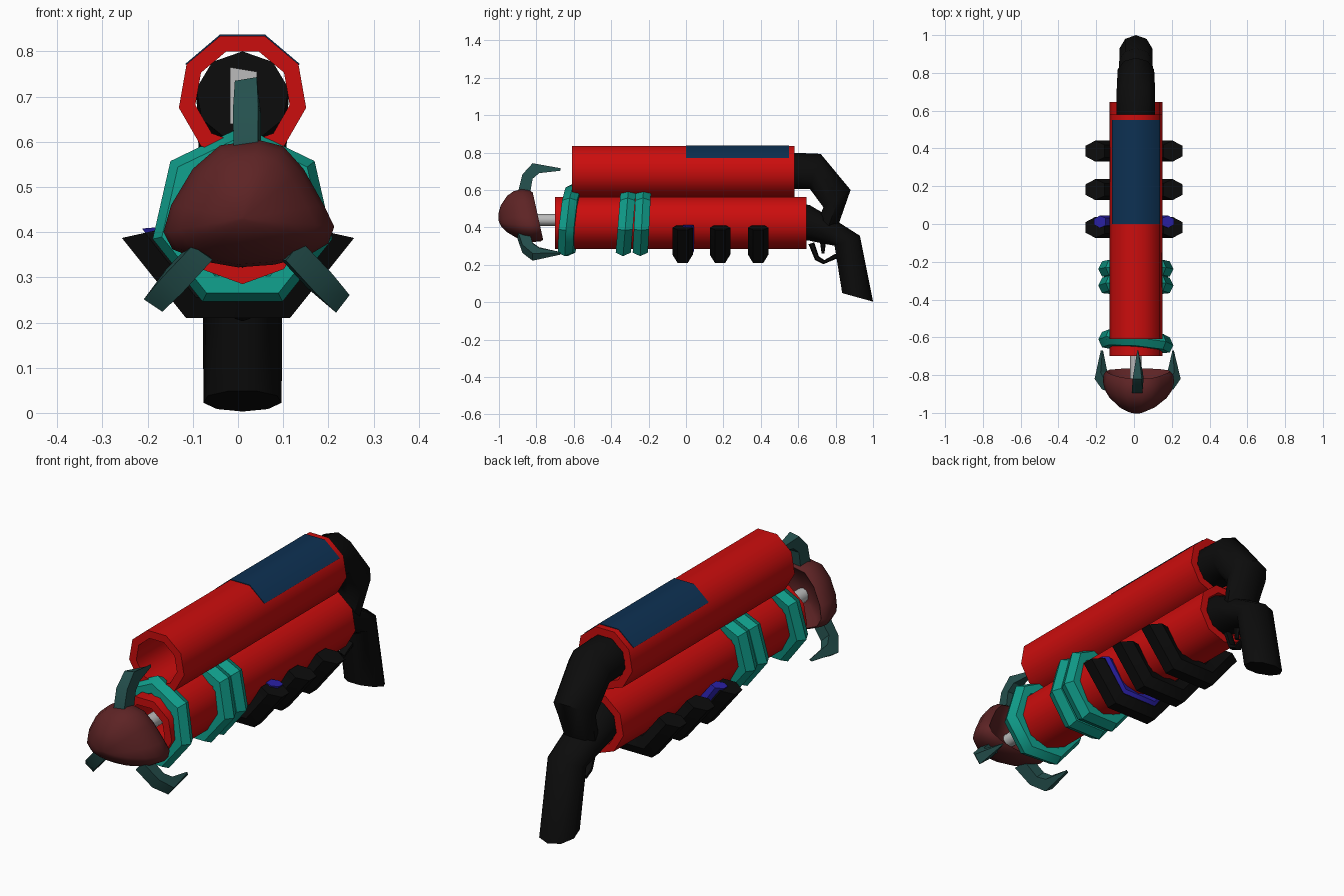
import bpy, bmesh, math
from mathutils import Vector

if "Cube" in bpy.data.objects:
    bpy.data.objects.remove(bpy.data.objects["Cube"])

CX = 0.01          # shared centre line
ZU, ZL = 0.70, 0.428   # heights of the two tubes


def material(name, rgb):
    m = bpy.data.materials.new(name)
    m.diffuse_color = (*rgb, 1)
    m.use_nodes = True
    m.node_tree.nodes["Principled BSDF"].inputs["Base Color"].default_value = m.diffuse_color
    return m


RED = material("red", (0.6, 0.004, 0.004))
BLACK = material("black", (0.0035, 0.0035, 0.0035))
TEAL = material("teal", (0.005, 0.33, 0.25))
MAROON = material("maroon", (0.11, 0.017, 0.018))
SLATE = material("dark_teal", (0.018, 0.08, 0.075))
NAVY = material("navy", (0.004, 0.03, 0.085))
INDIGO = material("indigo", (0.022, 0.014, 0.37))
GREY = material("grey", (0.5, 0.5, 0.5))


def loft(name, rings, mat, closed=False, angle=45):
    """Skin a list of equal-sized point rings; cap the ends unless closed."""
    bm = bmesh.new()
    vs = [[bm.verts.new(p) for p in r] for r in rings]
    n = len(vs[0])
    for i in range(len(vs) - (0 if closed else 1)):
        a, b = vs[i], vs[(i + 1) % len(vs)]
        for j in range(n):
            k = (j + 1) % n
            bm.faces.new((a[j], a[k], b[k], b[j]))
    if not closed:
        bm.faces.new(vs[0][::-1])
        bm.faces.new(vs[-1])
    bmesh.ops.remove_doubles(bm, verts=bm.verts, dist=1e-5)
    bmesh.ops.recalc_face_normals(bm, faces=bm.faces)
    me = bpy.data.meshes.new(name)
    bm.to_mesh(me)
    bm.free()
    ob = bpy.data.objects.new(name, me)
    bpy.context.collection.objects.link(ob)
    me.materials.append(mat)
    bpy.ops.object.select_all(action='DESELECT')
    ob.select_set(True)
    bpy.context.view_layer.objects.active = ob
    if angle:
        bpy.ops.object.shade_smooth_by_angle(angle=math.radians(angle))
    return ob


def circle(y, z, r, n=9):
    """Ring around the y axis with one corner pointing down."""
    return [(CX + r * math.sin(t), y, z - r * math.cos(t))
            for t in (2 * math.pi * i / n for i in range(n))]


def span_ring(a, b, half, n=9):
    """Elliptic ring between two side-profile points (y, z)."""
    a, b = Vector((0, *a)), Vector((0, *b))
    c, d = (a + b) / 2, (b - a) / 2
    c.x = CX
    return [c + d * math.cos(t) + Vector((half * math.sin(t), 0, 0))
            for t in (2 * math.pi * i / n for i in range(n))]


# Two hollow main tubes
def hollow_tube(name, y0, y1, z):
    loft(name, [circle(y0, z, .143), circle(y1, z, .143),
                circle(y1, z, .106), circle(y0, z, .106)], RED, True)


hollow_tube("upper_tube", -.61, .58, ZU)
hollow_tube("lower_tube", -.70, .645, ZL)

# Navy panel wrapped over the top three sides of the upper tube
angles = [math.radians(a) for a in (29.5, 70, 110, 150.5)]
arc = [(CX + r * math.cos(a), ZU + r * math.sin(a))
       for r, aa in ((.146, angles), (.140, angles[::-1])) for a in aa]
loft("top_panel", [[(x, y, z) for x, z in arc] for y in (.0, .55)], NAVY)

# Rear pipes and grip
loft("rear_pipe", [span_ring((.55, .60), (.55, .80), .104),
                   span_ring((.66, .60), (.72, .793), .104),
                   span_ring((.73, .505), (.88, .60), .098),
                   span_ring((.69, .40), (.81, .40), .08)], BLACK, angle=50)
loft("grip", [span_ring((.60, .325), (.60, .525), .10),
              span_ring((.65, .325), (.66, .52), .10),
              span_ring((.73, .31), (.82, .425), .093),
              span_ring((.79, .30), (.93, .355), .089),
              span_ring((.83, .05), (1.0, .003), .088)], BLACK, angle=50)

# Trigger guard and trigger
guard = [((.655, .31), (.685, .32)), ((.69, .225), (.71, .245)),
         ((.735, .203), (.74, .225)), ((.81, .235), (.80, .26))]
loft("trigger_guard", [span_ring(a, b, .02, 6) for a, b in guard], BLACK)
loft("trigger", [span_ring((.715, .33), (.75, .33), .015, 6),
                 span_ring((.725, .26), (.74, .26), .012, 6)], BLACK)


# Seven-sided clamp rings round the lower tube
def clamp_ring(name, y, tilt, skew):
    rings = []
    for i in range(7):
        t = math.pi / 2 + 2 * math.pi * i / 7
        ring = []
        for j in range(6):
            p = math.pi * j / 3
            r = .162 + .042 * math.cos(p)
            x, z = r * math.cos(t), r * math.sin(t)
            ring.append((CX + x, y + .047 * math.sin(p) + tilt * z + skew * x, .43 + z))
        rings.append(ring)
    loft(name, rings, TEAL, True)


clamp_ring("front_clamp", -.622, .10, -.08)
clamp_ring("middle_clamp", -.322, .08, 0)
clamp_ring("rear_clamp", -.236, .05, 0)


# Underslung rails: U-shaped sweeps of a six-sided section
def rail(name, y, half, outer, inner, mat):
    rings = []
    for (xo, zo), (xi, zi) in zip(outer, inner):
        ring = []
        for u, v in ((0, -.5), (0, .5), (.5, 1), (1, .6), (1, -.6), (.5, -1)):
            ring.append((xo + (xi - xo) * u, y + half * v, zo + (zi - zo) * u))
        rings.append(ring)
    loft(name, rings, mat, angle=40)


def mirrored(pts):
    return [(-x, z) for x, z in pts] + [(x, z) for x, z in pts[::-1]]


OUTER = mirrored([(.257, .387), (.115, .21)])
INNER = mirrored([(.155, .41), (.07, .30)])
for i, y in enumerate((-.018, .182, .386)):
    rail(f"rail_{i + 1}", y, .055, OUTER, INNER, BLACK)
rail("rail_inlay", .012, .032, mirrored([(.212, .408), (.10, .245)]),
     mirrored([(.15, .413), (.07, .31)]), INDIGO)

# Rod that carries the head, and a small slat inside the upper tube
loft("head_rod", [circle(-.90, .44, .032, 10), circle(-.55, .44, .032, 10)], GREY)
slat = [(-.018, .64), (.042, .63), (.042, .755), (-.018, .765)]
loft("inner_slat", [[(x, y, z) for x, z in slat] for y in (.45, .56)], GREY, angle=0)

# Rounded head with a hollow back
outline = [(-.165, .40), (-.148, .46), (-.10, .54), (-.04, .592), (.045, .604),
           (.10, .59), (.145, .54), (.19, .46), (.213, .412), (.20, .375),
           (.15, .345), (.08, .328), (0, .322), (-.08, .336), (-.145, .362)]
profile = [(-1.0, .03), (-.993, .25), (-.972, .5), (-.925, .80), (-.885, .94), (-.84, 1.0),
           (-.80, .97), (-.785, .9), (-.82, .7), (-.86, .3), (-.865, .03)]
loft("head", [[(CX + (x - CX) * s, y - .22 * (z - .43) * s, .43 + (z - .43) * s)
               for x, z in outline] for y, s in profile], MAROON, angle=80)


# Three hooked claws, each a tapering four-sided sweep
def claw(name, base, deg):
    out = Vector((math.cos(math.radians(deg)), 0, math.sin(math.radians(deg))))
    side = Vector((out.z, 0, -out.x))
    base = Vector((base[0], 0, base[1]))
    path = [((-.90, -.01), (-.835, -.01), .030), ((-.875, .09), (-.82, .075), .031),
            ((-.82, .150), (-.785, .105), .027), ((-.67, .123), (-.67, .118), .003)]
    rings = []
    for (yo, ro), (yi, ri), w in path:
        o = base + out * ro + Vector((0, yo, 0))
        i = base + out * ri + Vector((0, yi, 0))
        rings.append([o + side * w * .8 + out * .008, o - side * w, i - side * w * .8, i + side * w])
    loft(name, rings, SLATE, angle=30)


claw("top_claw", (.02, .585), 90)
claw("right_claw", (.125, .352), -47)
claw("left_claw", (-.085, .352), -133)
